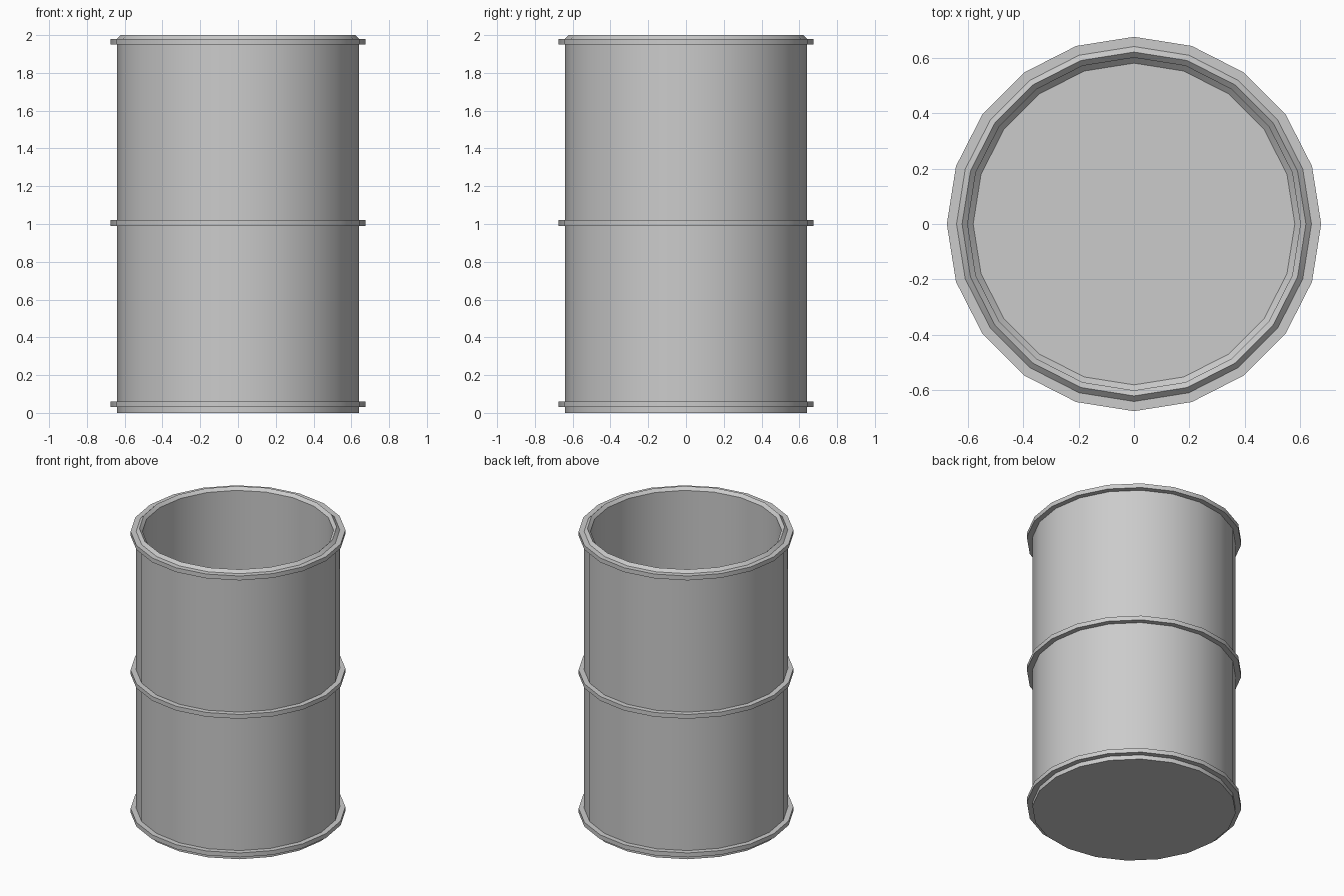
import bpy, bmesh, math

if "Cube" in bpy.data.objects:
    bpy.data.objects.remove(bpy.data.objects["Cube"])

SIDES = 20


def lathe(name, profile, closed=False):
    """Spin an (r, z) profile around z; points with r = 0 become a pole."""
    bm = bmesh.new()
    rings = []
    for r, z in profile:
        if r == 0:
            rings.append([bm.verts.new((0, 0, z))] * SIDES)
            continue
        angles = [2 * math.pi * i / SIDES for i in range(SIDES)]
        rings.append([bm.verts.new((r * math.cos(a), r * math.sin(a), z)) for a in angles])
    pairs = list(zip(rings, rings[1:]))
    if closed:
        pairs.append((rings[-1], rings[0]))
    for low, high in pairs:
        for i in range(SIDES):
            j = (i + 1) % SIDES
            quad = [low[i], low[j], high[j], high[i]]
            bm.faces.new(list(dict.fromkeys(quad)))
    bmesh.ops.recalc_face_normals(bm, faces=bm.faces)
    mesh = bpy.data.meshes.new(name)
    bm.to_mesh(mesh)
    bm.free()
    obj = bpy.data.objects.new(name, mesh)
    bpy.context.collection.objects.link(obj)
    bpy.ops.object.select_all(action='DESELECT')
    obj.select_set(True)
    bpy.context.view_layer.objects.active = obj
    bpy.ops.object.shade_smooth_by_angle(angle=math.radians(30))
    return obj


# Open drum: outer wall, bevelled lip, inner wall and floor
lathe("drum_body", [
    (0, 0), (0.64, 0), (0.64, 1.98), (0.62, 2.0),
    (0.60, 1.98), (0.60, 0.06), (0.58, 0.04), (0, 0.04),
])

# Three raised hoops
for name, z in (("bottom_hoop", 0.03), ("middle_hoop", 0.99), ("top_hoop", 1.95)):
    lathe(name, [(0.62, z), (0.675, z), (0.675, z + 0.03), (0.62, z + 0.03)], closed=True)
